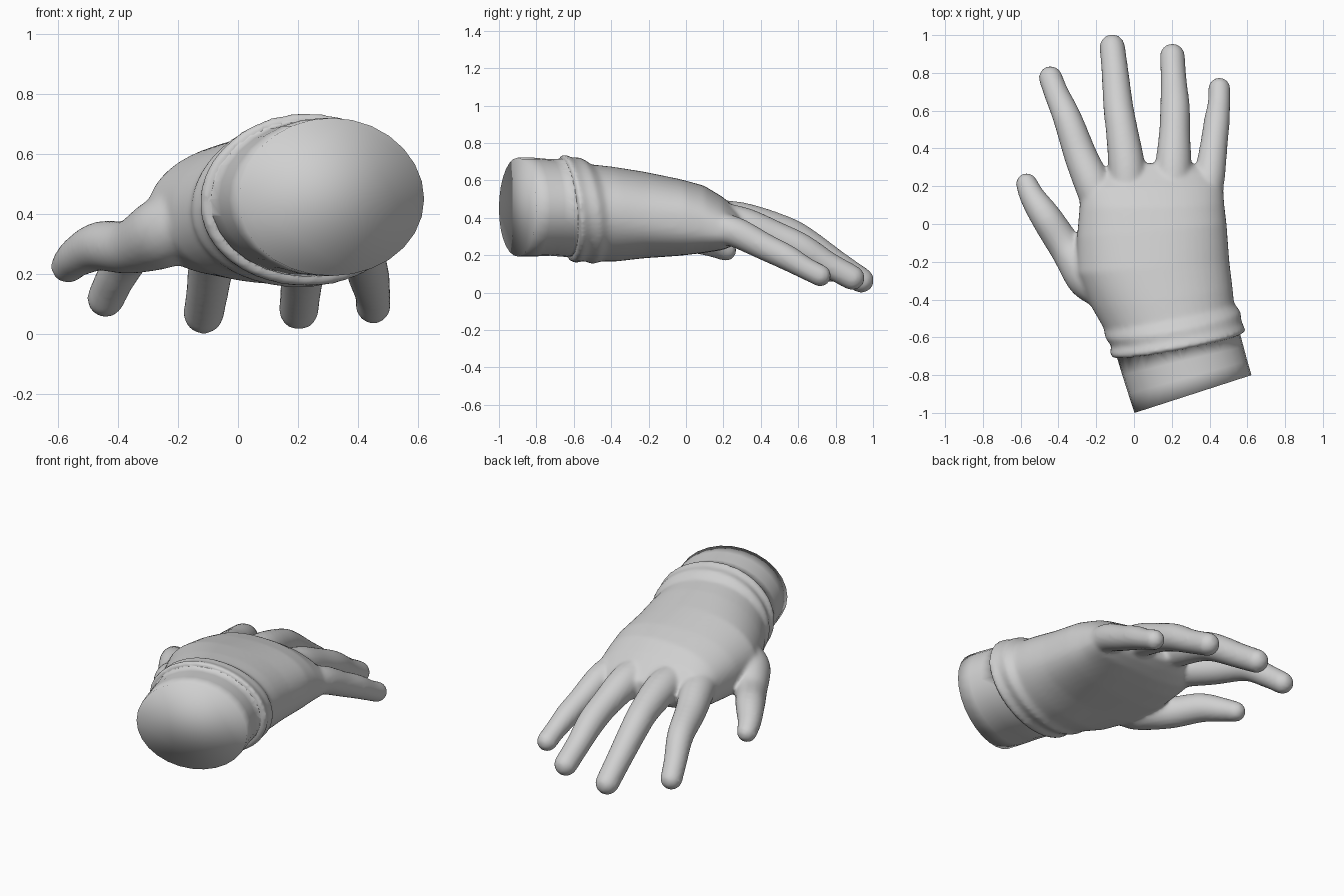
import bpy, bmesh, math
from mathutils import Vector

if "Cube" in bpy.data.objects:
    bpy.data.objects.remove(bpy.data.objects["Cube"])

grey = bpy.data.materials.new("light_grey")
grey.diffuse_color = (0.63, 0.63, 0.63, 1)
grey.use_nodes = True
grey.node_tree.nodes["Principled BSDF"].inputs["Base Color"].default_value = grey.diffuse_color


def bridge(bm, rings):
    """Skin a list of point rings into a closed tube."""
    loops = [[bm.verts.new(p) for p in ring] for ring in rings]
    n = len(loops[0])
    for a, b in zip(loops, loops[1:]):
        for i in range(n):
            j = (i + 1) % n
            bm.faces.new((a[i], a[j], b[j], b[i]))
    bm.faces.new(loops[0][::-1])
    bm.faces.new(loops[-1])


def spline(pts, steps):
    """Smooth curve through tuples of numbers."""
    v = [Vector(p) for p in pts]
    v = [2 * v[0] - v[1]] + v + [2 * v[-1] - v[-2]]
    out = []
    for i in range(1, len(v) - 2):
        a, b, c, d = v[i - 1:i + 3]
        for k in range(steps):
            t = k / steps
            out.append(0.5 * (2 * b + (c - a) * t + (2 * a - 5 * b + 4 * c - d) * t * t
                              + (3 * b - a - 3 * c + d) * t ** 3))
    return out + [v[-2]]


def section(lx, ly, rx, ry, zl, zr, zc, h, power=2.0, lean=0.0, n=48):
    """Oval ring between a left and a right point, with middle height zc."""
    mid = Vector(((lx + rx) / 2, (ly + ry) / 2, 0))
    half = Vector(((rx - lx) / 2, (ry - ly) / 2, 0))
    ring = []
    for i in range(n):
        a = 2 * math.pi * i / n
        c = math.copysign(abs(math.cos(a)) ** (2 / power), math.cos(a))
        s = math.copysign(abs(math.sin(a)) ** (2 / power), math.sin(a))
        edge = zr if c > 0 else zl
        z = zc + (edge - zc) * c * c + s * h
        ring.append(mid + half * c + Vector((0, -lean * s * h, z)))
    return ring


def finger(bm, pts, n=20):
    """Round tube along (x, y, z, radius) points with a domed tip."""
    path = spline(pts, 6)
    pos = [p.to_3d() for p in path]
    rad = [p[3] for p in path]
    rings = []

    def ring(c, d, r):
        side = d.cross(Vector((0, 0, 1))).normalized()
        up = side.cross(d)
        return [c + r * (math.cos(2 * math.pi * i / n) * side
                         + math.sin(2 * math.pi * i / n) * up) for i in range(n)]
    for i, p in enumerate(pos):
        d = (pos[min(i + 1, len(pos) - 1)] - pos[max(i - 1, 0)]).normalized()
        rings.append(ring(p, d, rad[i]))
    for k in range(1, 6):
        a = k * math.pi / 2 / 5.3
        rings.append(ring(pos[-1] + d * rad[-1] * math.sin(a), d, rad[-1] * math.cos(a)))
    bridge(bm, rings)


def finish(bm, name):
    bmesh.ops.recalc_face_normals(bm, faces=bm.faces)
    me = bpy.data.meshes.new(name)
    bm.to_mesh(me)
    bm.free()
    me.materials.append(grey)
    for p in me.polygons:
        p.use_smooth = True
    ob = bpy.data.objects.new(name, me)
    bpy.context.collection.objects.link(ob)
    return ob


# wrist cuff emerging from the hem, closed by a flat end
bm = bmesh.new()
cuff_rings = [
    (-.070, -.600, .540, -.480, .45, .45, .450, .240),
    (-.092, -.700, .560, -.575, .45, .45, .452, .262),
    (-.062, -.800, .580, -.650, .45, .45, .455, .258),
    (-.030, -.900, .600, -.725, .45, .45, .457, .264),
    (.003, -1.00, .622, -.800, .45, .45, .457, .264),
]
bridge(bm, [section(*s, n=28) for s in cuff_rings])
cuff = finish(bm, "wrist_cuff_helper")
cuff.hide_render = True
cuff.hide_viewport = True

# gloved hand: rolled hem, wrist and palm
bm = bmesh.new()
palm = [
    (-.112, -.708, .578, -.578, .44, .45, .448, .278, 2.0, .10),
    (-.130, -.685, .592, -.560, .44, .45, .448, .292, 2.0, .11),
    (-.120, -.645, .568, -.515, .43, .45, .446, .276, 2.0, .12),
    (-.155, -.600, .565, -.465, .42, .44, .437, .285, 2.0, .12),
    (-.158, -.555, .530, -.420, .41, .43, .426, .260, 2.05, .10),
    (-.225, -.440, .522, -.340, .39, .42, .420, .254, 2.15, .05),
    (-.305, -.260, .505, -.200, .39, .40, .415, .232, 2.3),
    (-.302, -.070, .490, .000, .38, .38, .402, .205, 2.5),
    (-.288, .090, .478, .100, .37, .36, .392, .180, 2.5),
    (-.285, .190, .472, .200, .365, .33, .370, .142, 2.4),
    (-.220, .255, .430, .270, .35, .32, .355, .100, 2.2),
    (-.080, .325, .320, .315, .35, .34, .345, .060, 2.0),
]
bridge(bm, [section(*s) for s in palm])

# four fingers and the thumb
digits = [
    [(-.17, .06, .385, .09), (-.215, .20, .372, .097), (-.282, .36, .330, .088),
     (-.353, .56, .278, .076), (-.41, .69, .185, .066), (-.442, .774, .117, .063)],
    [(-.03, .12, .41, .09), (-.038, .30, .385, .097), (-.065, .50, .335, .085),
     (-.083, .62, .280, .080), (-.10, .80, .157, .072), (-.115, .937, .066, .068)],
    [(.20, .12, .40, .09), (.208, .30, .362, .096), (.215, .48, .298, .083),
     (.217, .62, .235, .079), (.21, .76, .15, .069), (.203, .889, .079, .067)],
    [(.375, .08, .36, .08), (.40, .25, .328, .082), (.423, .42, .245, .073),
     (.438, .54, .187, .069), (.450, .64, .130, .060), (.452, .717, .091, .059)],
    [(-.13, -.41, .39, .07), (-.235, -.285, .345, .120), (-.355, -.13, .292, .092),
     (-.462, .03, .292, .083), (-.535, .14, .258, .068), (-.568, .212, .226, .058)],
]
for pts in digits:
    finger(bm, pts)
hand = finish(bm, "gloved_hand")
mod = hand.modifiers.new("fuse", 'REMESH')
mod.mode = 'VOXEL'
mod.voxel_size = 0.012
mod.use_smooth_shade = True
mod = hand.modifiers.new("soften", 'SMOOTH')
mod.factor = 0.5
mod.iterations = 10

# join the cuff to the hem
mod = hand.modifiers.new("join_cuff", 'BOOLEAN')
mod.operation = 'UNION'
mod.solver = 'EXACT'
mod.object = cuff
